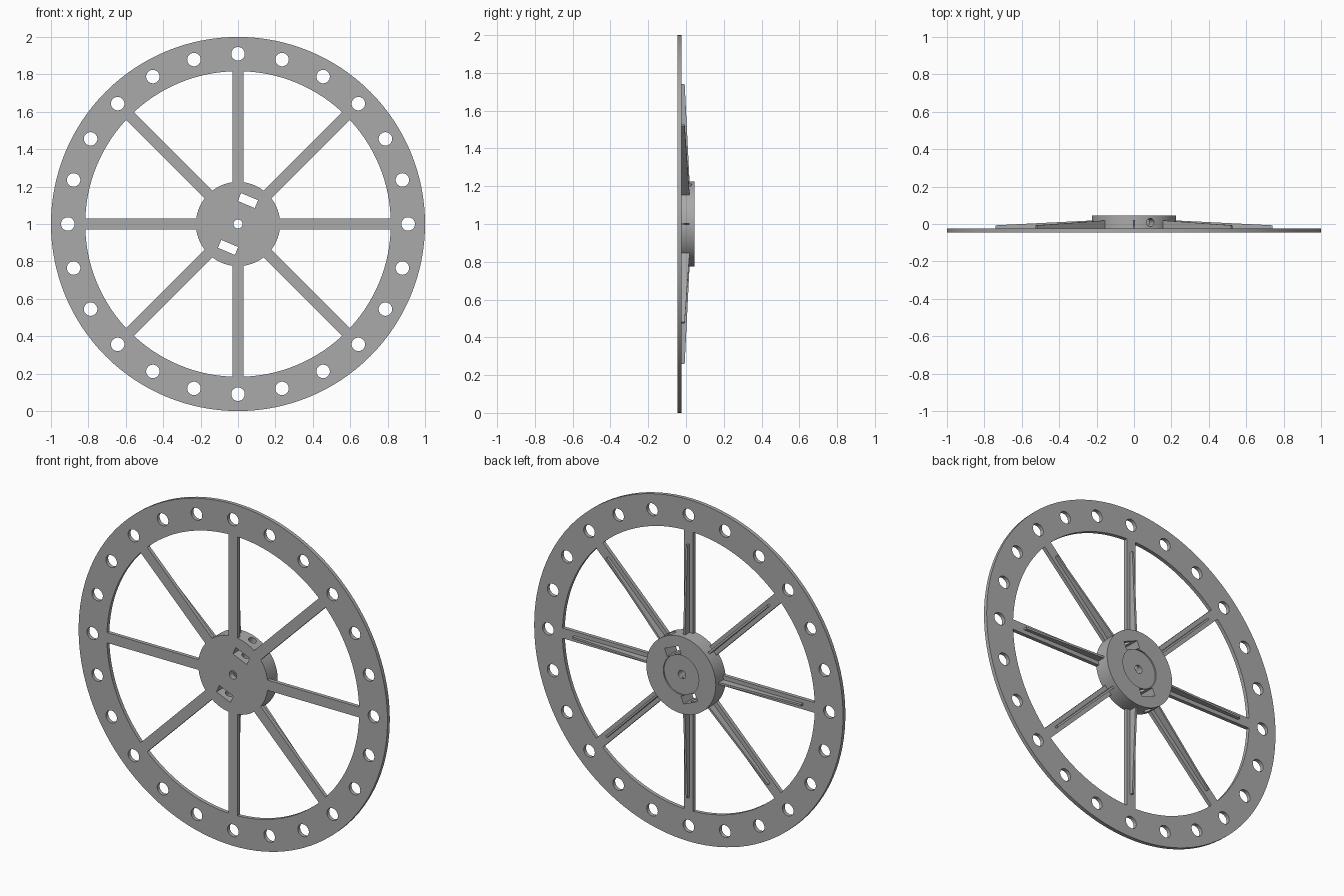
import bpy
import bmesh
from math import radians, pi
from mathutils import Matrix, Vector

FRONT, PLATE, BACK = -0.046, -0.024, 0.046   # depth levels along y
CENTRE = Matrix.Translation((0, 0, 1))
RIM_R, RIM_IN, HUB_R = 1.0, 0.817, 0.225
SLOT_ANGLE = 67

cube = bpy.data.objects.get("Cube")
if cube:
    bpy.data.objects.remove(cube)

grey = bpy.data.materials.new("grey_plastic")
grey.use_nodes = True
grey.diffuse_color = (0.4, 0.4, 0.4, 1)
grey.node_tree.nodes["Principled BSDF"].inputs["Base Color"].default_value = (0.4, 0.4, 0.4, 1)


def spin(angle):
    """Turn the +x direction by an angle in the wheel plane."""
    return CENTRE @ Matrix.Rotation(-radians(angle), 4, 'Y')


def add_disc(bm, radius, y0, y1, segs, at=CENTRE):
    """Cylinder with its axis along y."""
    m = at @ Matrix.Translation((0, (y0 + y1) / 2, 0)) @ Matrix.Rotation(pi / 2, 4, 'X')
    bmesh.ops.create_cone(bm, cap_ends=True, segments=segs, radius1=radius,
                          radius2=radius, depth=y1 - y0, matrix=m)


def add_box(bm, lo, hi, at):
    lo, hi = Vector(lo), Vector(hi)
    m = at @ Matrix.Translation((lo + hi) / 2) @ Matrix.Diagonal((*(hi - lo), 1))
    bmesh.ops.create_cube(bm, size=1, matrix=m)


def finish(name, bm):
    bmesh.ops.recalc_face_normals(bm, faces=bm.faces)
    mesh = bpy.data.meshes.new(name)
    bm.to_mesh(mesh)
    bm.free()
    mesh.materials.append(grey)
    obj = bpy.data.objects.new(name, mesh)
    bpy.context.collection.objects.link(obj)
    return obj


def activate(obj):
    bpy.ops.object.select_all(action='DESELECT')
    obj.select_set(True)
    bpy.context.view_layer.objects.active = obj


def cut(obj, bm):
    """Subtract the cutter mesh and discard the cutter."""
    cutter = finish("cutter", bm)
    cutter.hide_render = True
    activate(obj)
    mod = obj.modifiers.new("cut", 'BOOLEAN')
    mod.operation, mod.solver, mod.object = 'DIFFERENCE', 'EXACT', cutter
    bpy.ops.object.modifier_apply(modifier=mod.name)
    bpy.data.objects.remove(cutter)


# Rim: flat ring with 24 round holes
bm = bmesh.new()
add_disc(bm, RIM_R, FRONT, PLATE, 128)
rim = finish("rim", bm)
bm = bmesh.new()
add_disc(bm, RIM_IN, -0.2, 0.2, 128)
for i in range(24):
    add_disc(bm, 0.036, -0.2, 0.2, 32, spin(i * 15) @ Matrix.Translation((0.91, 0, 0)))
cut(rim, bm)

# Hub: drum with shallow recess, axle hole, two slots and radial screw holes
bm = bmesh.new()
add_disc(bm, HUB_R, FRONT, BACK, 96)
hub = finish("hub", bm)
bm = bmesh.new()
add_disc(bm, 0.115, BACK - 0.008, 0.2, 64)
cut(hub, bm)
bm = bmesh.new()
add_disc(bm, 0.024, -0.2, 0.2, 32)
cut(hub, bm)
bm = bmesh.new()
for a in (SLOT_ANGLE, SLOT_ANGLE + 180):
    add_box(bm, (0.113, -0.2, -0.049), (0.159, 0.2, 0.049), spin(a))
cut(hub, bm)
bm = bmesh.new()
rod = spin(SLOT_ANGLE) @ Matrix.Translation((0, 0.008, 0)) @ Matrix.Rotation(pi / 2, 4, 'Z')
add_disc(bm, 0.022, -0.3, 0.3, 32, rod)
cut(hub, bm)

# Spokes: eight flat bars in the plane of the rim
bm = bmesh.new()
for i in range(8):
    add_box(bm, (0.222, FRONT, -0.03), (RIM_IN, PLATE, 0.03), spin(i * 45))
spokes = finish("spokes", bm)

# Ribs: thin tapering fins behind the spokes
bm = bmesh.new()
outline = [(0.222, PLATE), (0.74, PLATE), (0.74, -0.007), (0.222, 0.019)]
for i in range(8):
    at = spin(i * 45)
    face = bm.faces.new([bm.verts.new(at @ Vector((r, y, -0.006))) for r, y in outline])
    grown = bmesh.ops.extrude_face_region(bm, geom=[face])["geom"]
    side = (at.to_3x3() @ Vector((0, 0, 1))) * 0.012
    bmesh.ops.translate(bm, vec=side,
                        verts=[v for v in grown if isinstance(v, bmesh.types.BMVert)])
ribs = finish("spoke_ribs", bm)

for obj in (rim, hub):
    activate(obj)
    bpy.ops.object.shade_smooth_by_angle(angle=radians(30))
